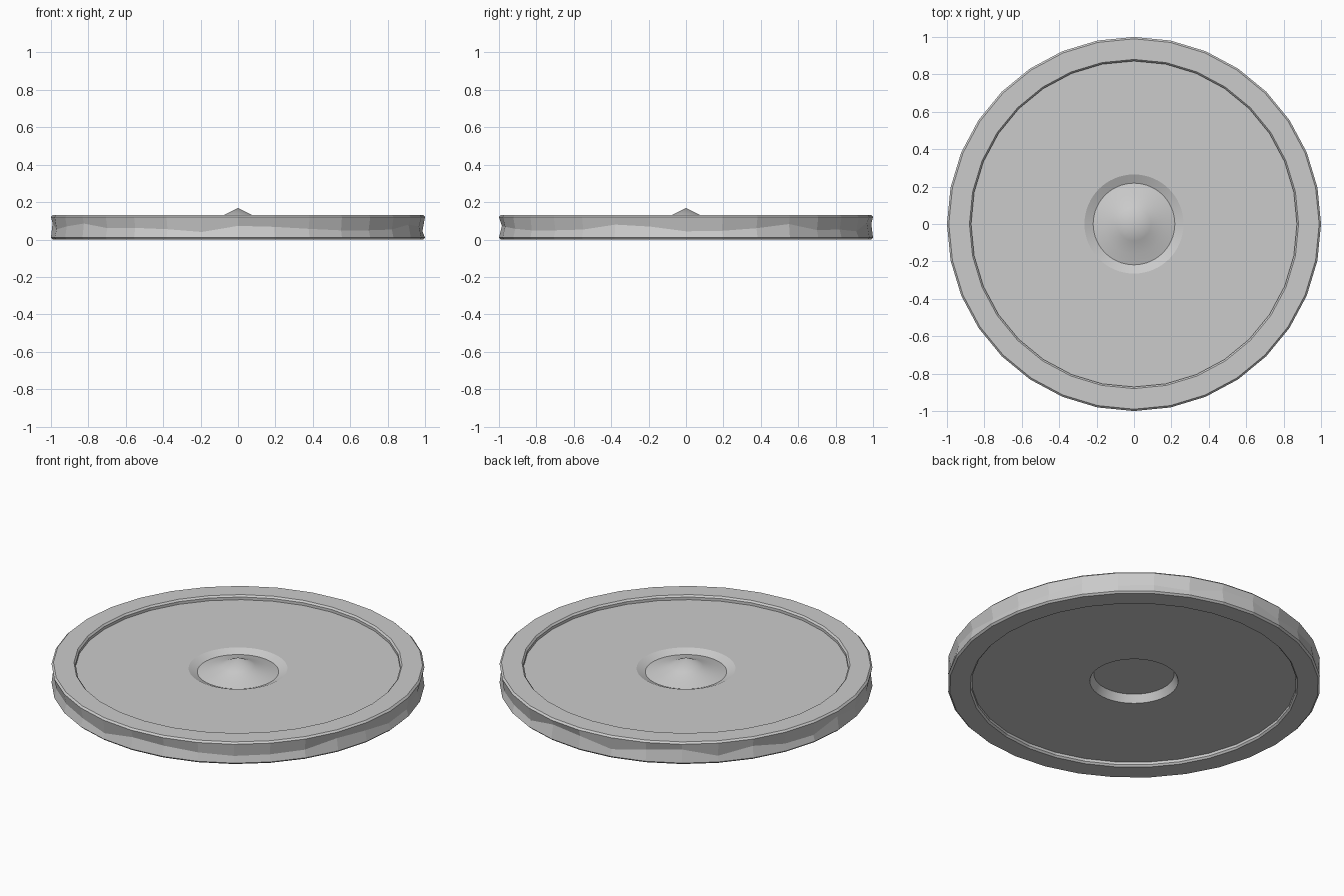
import bpy, math, random

if "Cube" in bpy.data.objects:
    bpy.data.objects.remove(bpy.data.objects["Cube"])

random.seed(4)

grey = bpy.data.materials.new("light grey")
grey.diffuse_color = (0.6, 0.6, 0.6, 1)
grey.use_nodes = True
grey.node_tree.nodes["Principled BSDF"].inputs["Base Color"].default_value = grey.diffuse_color


def lathe(name, profile, sides, closed=True, jitter_row=None, smooth=False):
    """Turn an (r, z) profile round z; r = 0 makes a pole point."""
    verts, rows, faces = [], [], []
    for k, (r, z) in enumerate(profile):
        if r == 0:
            rows.append([len(verts)] * sides)
            verts.append((0, 0, z))
            continue
        row = []
        for i in range(sides):
            a = 2 * math.pi * i / sides
            rr, zz = r, z
            if k == jitter_row:
                rr += random.uniform(-0.004, 0.004)
                zz += random.uniform(-0.028, 0.028)
            row.append(len(verts))
            verts.append((rr * math.cos(a), rr * math.sin(a), zz))
        rows.append(row)
    n = len(rows)
    for k in range(n if closed else n - 1):
        lo, hi = rows[k], rows[(k + 1) % n]
        for i in range(sides):
            j = (i + 1) % sides
            f = list(dict.fromkeys((lo[i], lo[j], hi[j], hi[i])))
            if len(f) > 2:
                faces.append(f)
    me = bpy.data.meshes.new(name)
    me.from_pydata(verts, [], faces)
    me.materials.append(grey)
    ob = bpy.data.objects.new(name, me)
    bpy.context.collection.objects.link(ob)
    if smooth:
        bpy.ops.object.select_all(action='DESELECT')
        ob.select_set(True)
        bpy.context.view_layer.objects.active = ob
        bpy.ops.object.shade_smooth_by_angle(angle=math.radians(12))
    return ob


# Faceted rim with small bevels and a hammered, slightly hollow outer wall
lathe("rim", [(0.88, 0), (0.99, 0), (1.0, 0.01), (0.988, 0.066), (1.0, 0.121),
              (0.99, 0.131), (0.88, 0.131), (0.871, 0.121), (0.871, 0.01)],
      32, jitter_row=3)

# Recessed panel with a funnel-edged centre hole on both faces
lathe("panel", [(0.237, 0.026), (0.9, 0.026), (0.9, 0.105), (0.265, 0.105),
                (0.215, 0.083), (0.215, 0.07)], 64, smooth=True)

# Pointed boss: shallow cone above, flat underneath
lathe("boss", [(0, 0.07), (0.22, 0.07), (0.22, 0.084), (0.16, 0.1),
               (0.09, 0.124), (0, 0.168)], 64, closed=False, smooth=True)
